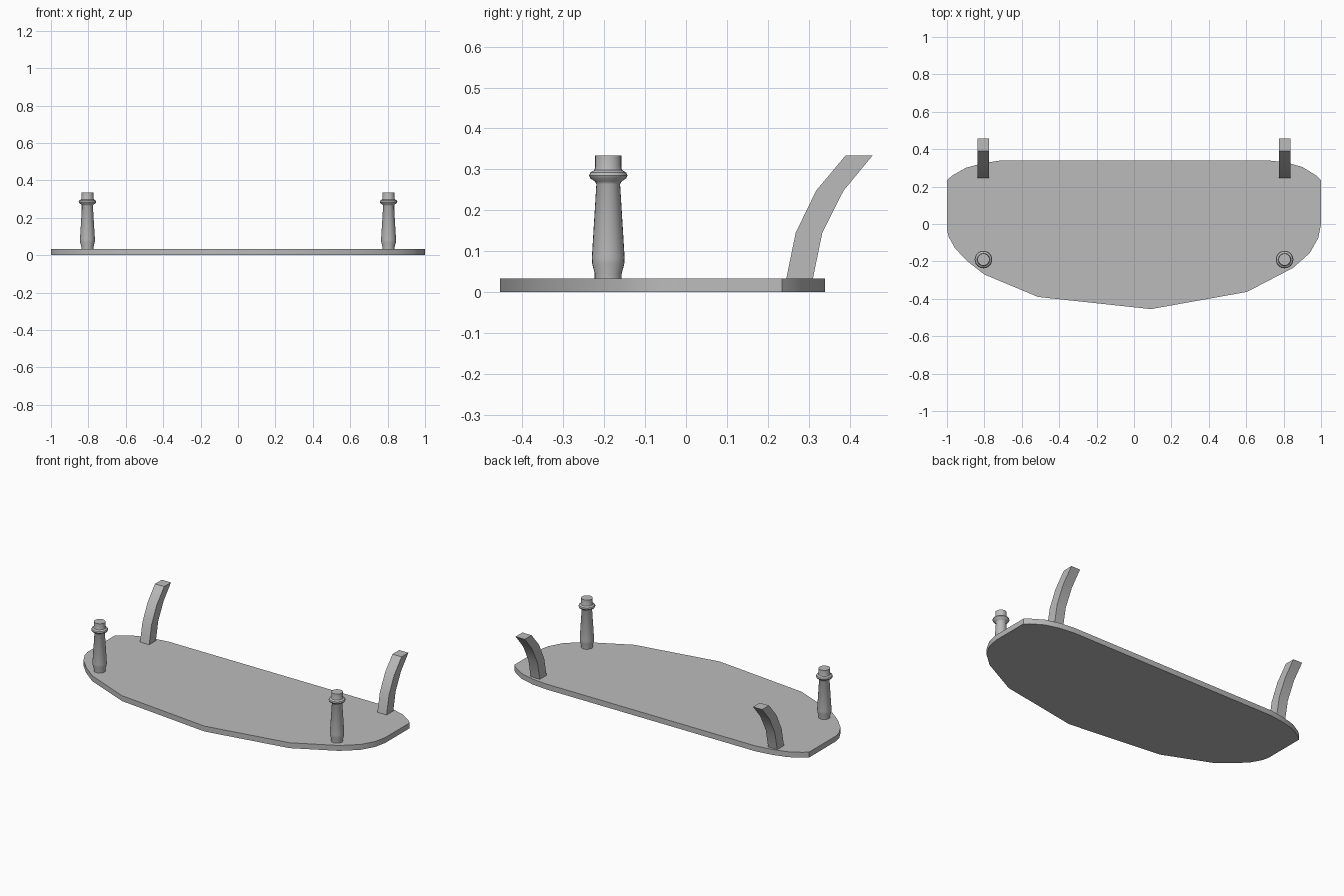
import bpy, bmesh, math
from mathutils import Matrix, Vector

cube = bpy.data.objects.get("Cube")
if cube:
    bpy.data.objects.remove(cube, do_unlink=True)

THICK = 0.033
TOP = 0.334
POST_X = 0.805

grey = bpy.data.materials.new("plain grey")
grey.use_nodes = True
grey.diffuse_color = (0.5, 0.5, 0.5, 1)
grey.node_tree.nodes["Principled BSDF"].inputs["Base Color"].default_value = (0.5, 0.5, 0.5, 1)


def finish(bm, name, angle):
    bmesh.ops.recalc_face_normals(bm, faces=bm.faces)
    mesh = bpy.data.meshes.new(name)
    bm.to_mesh(mesh)
    bm.free()
    mesh.materials.append(grey)
    obj = bpy.data.objects.new(name, mesh)
    bpy.context.collection.objects.link(obj)
    bpy.ops.object.select_all(action='DESELECT')
    obj.select_set(True)
    bpy.context.view_layer.objects.active = obj
    if angle:
        bpy.ops.object.shade_smooth_by_angle(angle=math.radians(angle))
    return obj


def prism(name, points, offset, angle):
    """Extrude a closed outline along an offset."""
    bm = bmesh.new()
    face = bm.faces.new([bm.verts.new(p) for p in points])
    ext = bmesh.ops.extrude_face_region(bm, geom=[face], use_keep_orig=True)
    moved = [g for g in ext["geom"] if isinstance(g, bmesh.types.BMVert)]
    bmesh.ops.translate(bm, verts=moved, vec=Vector(offset))
    return finish(bm, name, angle)


def lathe(name, profile, x, y, sides=24):
    """Turn a radius and height profile around a vertical axis."""
    bm = bmesh.new()
    rings = []
    for r, z in profile:
        rings.append([bm.verts.new((x + r * math.cos(a), y + r * math.sin(a), z))
                      for a in (math.tau * i / sides for i in range(sides))])
    for low, high in zip(rings, rings[1:]):
        for i in range(sides):
            j = (i + 1) % sides
            bm.faces.new((low[i], low[j], high[j], high[i]))
    bm.faces.new(rings[0])
    bm.faces.new(rings[-1])
    return finish(bm, name, 35)


# Flat base board with a rounded, slightly uneven outline
outline = [(-0.71, 0.34), (-0.81, 0.325), (-0.9, 0.3), (-0.97, 0.26), (-1, 0.235),
           (-1, -0.03), (-0.99, -0.07), (-0.957, -0.13), (-0.89, -0.2), (-0.8, -0.27),
           (-0.513, -0.39), (0.09, -0.455), (0.604, -0.363), (0.85, -0.235),
           (0.94, -0.155), (0.985, -0.075), (1, 0), (1, 0.235), (0.973, 0.26),
           (0.9, 0.305), (0.81, 0.33), (0.715, 0.34)]
prism("base_board", [(x, y, 0) for x, y in outline], (0, 0, THICK), 30)

# Turned front posts and curved rear brackets, one pair per side
post = [(0.033, THICK - 0.01), (0.033, 0.046), (0.039, 0.068), (0.04, 0.085), (0.029, 0.264),
        (0.032, 0.27), (0.044, 0.278), (0.047, 0.285), (0.044, 0.292),
        (0.034, 0.298), (0.032, 0.305), (0.032, TOP)]
bracket = [(0.245, THICK), (0.268, 0.145), (0.318, 0.248), (0.39, TOP),
           (0.456, TOP), (0.385, 0.248), (0.333, 0.145), (0.31, THICK)]
WIDTH = 0.062
for side, x in (("left", POST_X), ("right", -POST_X)):
    lathe("front_post_" + side, post, x, -0.19)
    prism("rear_bracket_" + side, [(x - WIDTH / 2, y, z) for y, z in bracket],
          (WIDTH, 0, 0), 30)
